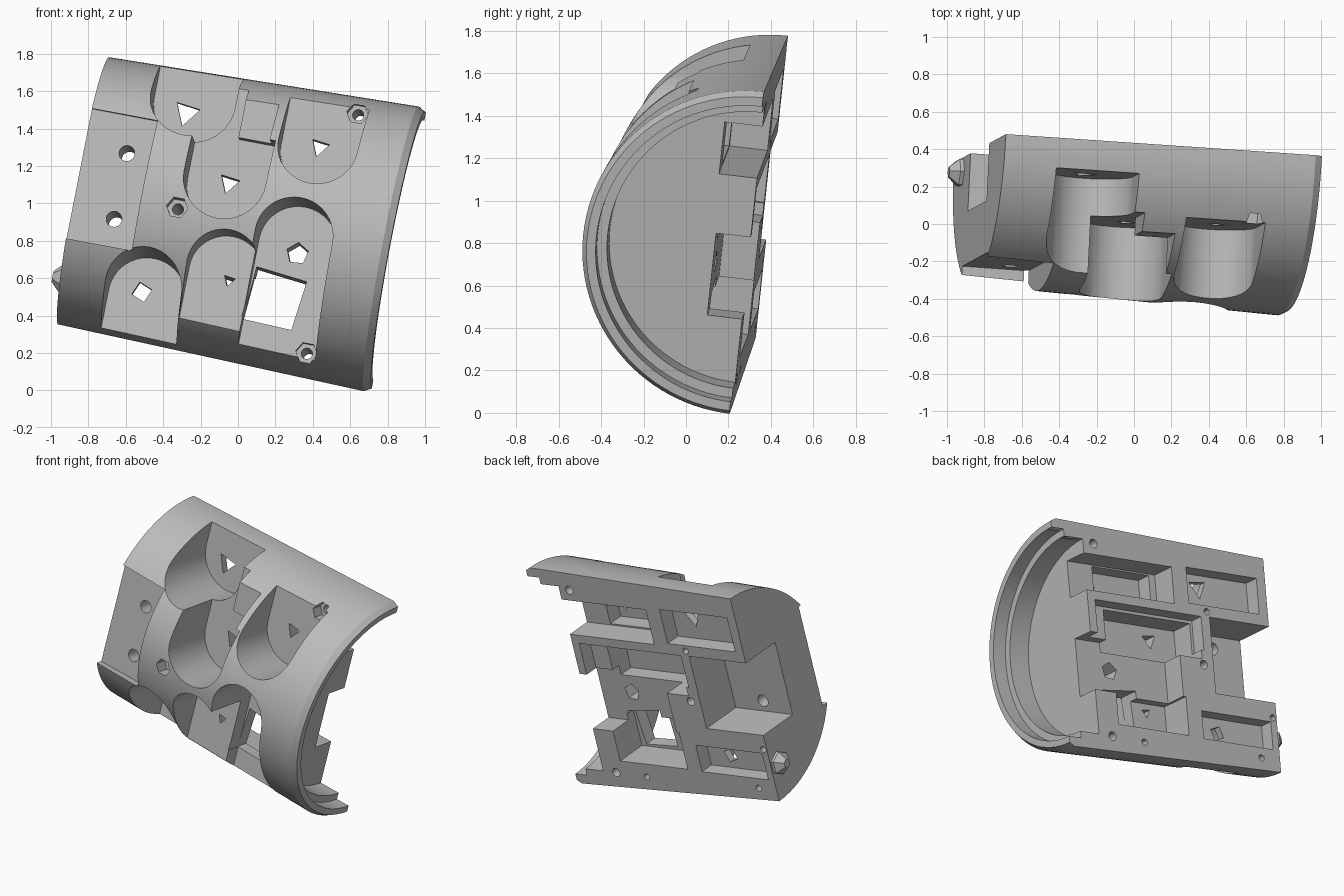
import bpy, bmesh, math
from mathutils import Matrix, Vector

old = bpy.data.objects.get("Cube")
if old:
    bpy.data.objects.remove(old)

# Tilted frame: u along the barrel, v up the split face, w outward to the front
U = Vector((0.98, -0.07, -0.185)).normalized()
V = Vector((0.18, 0.105, 0.978))
V = (V - U * V.dot(U)).normalized()
W = U.cross(V)
FRAME = Matrix.Translation((0.009, 0.345, 0.908)) @ Matrix((U, V, W)).transposed().to_4x4()

grey = bpy.data.materials.new("plain grey")
grey.use_nodes = True
grey.diffuse_color = (0.5, 0.5, 0.5, 1)
grey.node_tree.nodes["Principled BSDF"].inputs["Base Color"].default_value = (0.5, 0.5, 0.5, 1)


def loft(name, rings):
    """Closed solid through matching rings of points."""
    bm = bmesh.new()
    rows = [[bm.verts.new(p) for p in ring] for ring in rings]
    n = len(rows[0])
    for a, b in zip(rows, rows[1:]):
        for i in range(n):
            j = (i + 1) % n
            bm.faces.new((a[i], a[j], b[j], b[i]))
    bm.faces.new(rows[0][::-1])
    bm.faces.new(rows[-1])
    bmesh.ops.recalc_face_normals(bm, faces=bm.faces)
    mesh = bpy.data.meshes.new(name)
    bm.to_mesh(mesh)
    bm.free()
    mesh.materials.append(grey)
    ob = bpy.data.objects.new(name, mesh)
    bpy.context.collection.objects.link(ob)
    ob.matrix_world = FRAME
    return ob


def prism(name, outline, w0, w1):
    return loft(name, [[(u, v, w) for u, v in outline] for w in (w0, w1)])


def box(name, u0, u1, v0, v1, w0, w1):
    return prism(name, [(u0, v0), (u1, v0), (u1, v1), (u0, v1)], w0, w1)


def disc(u, v, r, sides, turn=0.0):
    return [(u + r * math.cos(turn + math.tau * i / sides),
             v + r * math.sin(turn + math.tau * i / sides)) for i in range(sides)]


def arch(u, v, r, way):
    """U outline: round end at (u, v), straight sides running away in v."""
    pts = [(u + r * math.cos(math.pi * i / 20), v - way * r * math.sin(math.pi * i / 20))
           for i in range(21)]
    return pts + [(u - r, way * 0.95), (u + r, way * 0.95)]


def half_round(name, stations, back=0.0, steps=56):
    rings = []
    for u, r in stations:
        ring = [(u, r * math.cos(math.pi * i / steps), r * math.sin(math.pi * i / steps))
                for i in range(steps + 1)]
        if back:
            ring += [(u, -r, back), (u, r, back)]
        rings.append(ring)
    return loft(name, rings)


# Main half barrel with a chamfered rim
shell = half_round("barrel_half", [(-0.85, 0.729), (0.83, 0.777), (0.868, 0.755)])
cutters = []

# Stepped end chamber
cutters.append(half_round("end_rim_cut", [(0.77, 0.712), (0.95, 0.712)], -0.1))
cutters.append(half_round("end_chamber_cut", [(0.62, 0.665), (0.8, 0.665)], -0.1))

# Flat on the outer side
cutters.append(box("flat_cut", -1, -0.49, -0.335, 0.38, 0.6, 1))

# Round ended front pockets: centre, radius, open direction, floor
for u, v, r, way, floor in [(-0.34, 0.552, 0.225, 1, 0.16), (0.38, 0.405, 0.214, 1, 0.37),
                            (-0.40, -0.508, 0.207, -1, 0.15), (0.012, -0.335, 0.2, -1, 0.42),
                            (0.354, -0.107, 0.21, -1, 0.32)]:
    cutters.append(prism("front_pocket_cut", arch(u, v, r, way), floor, 1))

# Middle pocket, with a raised ledge in its upper corner
middle = arch(-0.07, 0.135, 0.222, 1)[:21]
middle += [(-0.292, 0.9), (-0.06, 0.9), (-0.06, 0.39), (0.152, 0.39)]
cutters.append(prism("middle_pocket_cut", middle, 0.36, 1.01))
cutters.append(box("ledge_cut", -0.065, 0.12, 0.385, 0.62, 0.455, 1.02))

# Window right through the lower pocket
cutters.append(prism("window_cut", [(0.14, -0.55), (0.407, -0.56), (0.438, -0.29), (0.16, -0.26)], -0.2, 0.9))

# Compartments in the split face: u range, v range, depth
for u0, u1, v0, v1, depth in [(-0.09, 0.70, 0.32, 0.57, 0.18), (-0.04, 0.42, 0.33, 0.56, 0.29),
                              (-0.78, -0.21, 0.34, 0.585, 0.11), (-1.0, -0.37, -0.255, 0.265, 0.31),
                              (-0.30, 0.56, 0.03, 0.26, 0.1), (-0.28, 0.42, -0.03, 0.24, 0.27),
                              (-0.10, 0.71, -0.36, 0.035, 0.165), (-0.12, 0.45, -0.575, -0.31, 0.23),
                              (-0.80, -0.24, -0.58, -0.39, 0.1)]:
    cutters.append(box("back_compartment_cut", u0, u1, v0, v1, -0.1, depth))

# Small openings in the pocket floors
for u, v, r, sides in [(-0.38, 0.50, 0.075, 3), (-0.07, 0.15, 0.06, 3), (0.37, 0.43, 0.055, 3),
                       (-0.43, -0.49, 0.055, 4), (0.035, -0.37, 0.035, 3), (0.36, -0.15, 0.06, 5)]:
    cutters.append(prism("floor_opening_cut", disc(u, v, r, sides, 0.4), -0.2, 0.9))

# Bolt holes through the flat
for v in (0.18, -0.18):
    cutters.append(prism("flat_bolt_cut", disc(-0.62, v, 0.042, 20), 0.2, 0.9))

# Sunken hexagonal nut seats, each with a bolt hole through to the split face
for u, v, floor in [(-0.29, -0.07, 0.65), (0.535, 0.645, 0.29), (0.51, -0.665, 0.28)]:
    cutters.append(prism("nut_seat_cut", disc(u, v, 0.058, 6), floor, 1.03))
    cutters.append(prism("nut_bolt_cut", disc(u, v, 0.03, 16), -0.2, 0.9))

# Pin holes in the split face
for u, v in [(0.25, -0.67), (-0.7, -0.65), (-0.35, 0.30), (-0.82, -0.36)]:
    cutters.append(prism("pin_hole_cut", disc(u, v, 0.022, 12), -0.2, 0.09))

for cutter in cutters:
    cutter.hide_render = True
    mod = shell.modifiers.new(cutter.name, "BOOLEAN")
    mod.operation = "DIFFERENCE"
    mod.solver = "EXACT"
    mod.object = cutter

bpy.context.view_layer.update()
mesh = bpy.data.meshes.new_from_object(shell.evaluated_get(bpy.context.evaluated_depsgraph_get()))
shell.modifiers.clear()
shell.data = mesh
shell.data.materials.clear()
shell.data.materials.append(grey)
for cutter in cutters:
    bpy.data.objects.remove(cutter)

# Locating peg on the closed end
peg = loft("end_peg", [[(u, v, w) for v, w in disc(-0.49, 0.08, r, 6)]
                       for u, r in ((-0.84, 0.08), (-0.87, 0.08), (-0.92, 0.03))])

for part in (shell, peg):
    bpy.ops.object.select_all(action="DESELECT")
    part.select_set(True)
    bpy.context.view_layer.objects.active = part
    bpy.ops.object.shade_smooth_by_angle(angle=math.radians(30))
